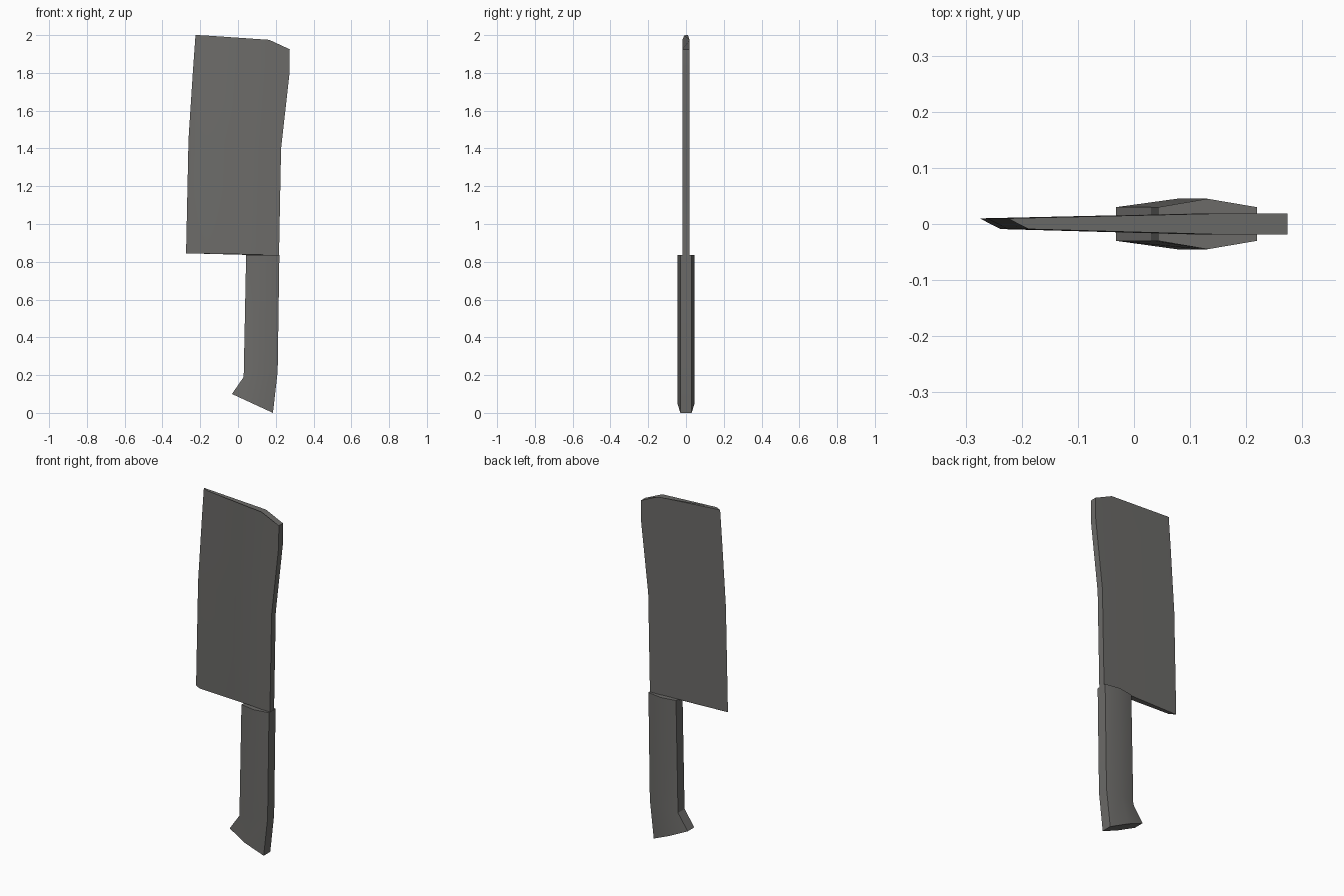
import bpy, bmesh, math

if "Cube" in bpy.data.objects:
    bpy.data.objects.remove(bpy.data.objects["Cube"])


def material(name, rgb):
    m = bpy.data.materials.new(name)
    m.diffuse_color = (*rgb, 1.0)
    m.use_nodes = True
    m.node_tree.nodes["Principled BSDF"].inputs["Base Color"].default_value = m.diffuse_color
    return m


def loft(name, rings, mat):
    """Skin a list of equal-length point rings and cap both ends."""
    bm = bmesh.new()
    loops = [[bm.verts.new(p) for p in ring] for ring in rings]
    n = len(loops[0])
    for a, b in zip(loops, loops[1:]):
        for i in range(n):
            j = (i + 1) % n
            bm.faces.new((a[i], a[j], b[j], b[i]))
    bm.faces.new(loops[0][::-1])
    bm.faces.new(loops[-1])
    bmesh.ops.recalc_face_normals(bm, faces=bm.faces)
    me = bpy.data.meshes.new(name)
    bm.to_mesh(me)
    bm.free()
    me.materials.append(mat)
    ob = bpy.data.objects.new(name, me)
    bpy.context.collection.objects.link(ob)
    bpy.ops.object.select_all(action='DESELECT')
    ob.select_set(True)
    bpy.context.view_layer.objects.active = ob
    bpy.ops.object.shade_smooth_by_angle(angle=math.radians(30))
    return ob


steel = material("dark_grey_steel", (0.15, 0.147, 0.14))

# Blade: (x, z) of cutting edge, end of taper and spine, from heel to tip
blade_rows = [
    ((-0.275, 0.845), (0.12, 0.838), (0.217, 0.832)),
    ((-0.262, 1.45), (0.135, 1.42), (0.228, 1.40)),
    ((-0.238, 1.82), (0.165, 1.81), (0.273, 1.80)),
    ((-0.225, 2.0), (0.165, 1.975), (0.274, 1.925)),
]
T = 0.019       # half thickness at the spine
GRIND = 0.037   # width of the one-sided grind on the front


def blade_ring(edge, mid, spine):
    return [
        (edge[0], 0.010, edge[1]), (mid[0], T, mid[1]), (spine[0], T, spine[1]),
        (spine[0], -T, spine[1]), (mid[0], -T, mid[1]),
        (edge[0] + GRIND, -0.009, edge[1] - 0.001),
    ]


loft("blade", [blade_ring(*r) for r in blade_rows], steel)

# Handle: six-sided grip; (x, z) of the left and right side, from butt to top
handle_rows = [
    ((-0.032, 0.10), (0.185, 0.0)),
    ((0.03, 0.19), (0.21, 0.22)),
    ((0.043, 0.835), (0.219, 0.835)),
]


def handle_ring(l, r):
    mx, mz = (l[0] + r[0]) / 2, (l[1] + r[1]) / 2
    return [
        (l[0], -0.03, l[1]), (mx, -0.045, mz), (r[0], -0.03, r[1]),
        (r[0], 0.03, r[1]), (mx, 0.045, mz), (l[0], 0.03, l[1]),
    ]


loft("handle", [handle_ring(*r) for r in handle_rows], steel)
